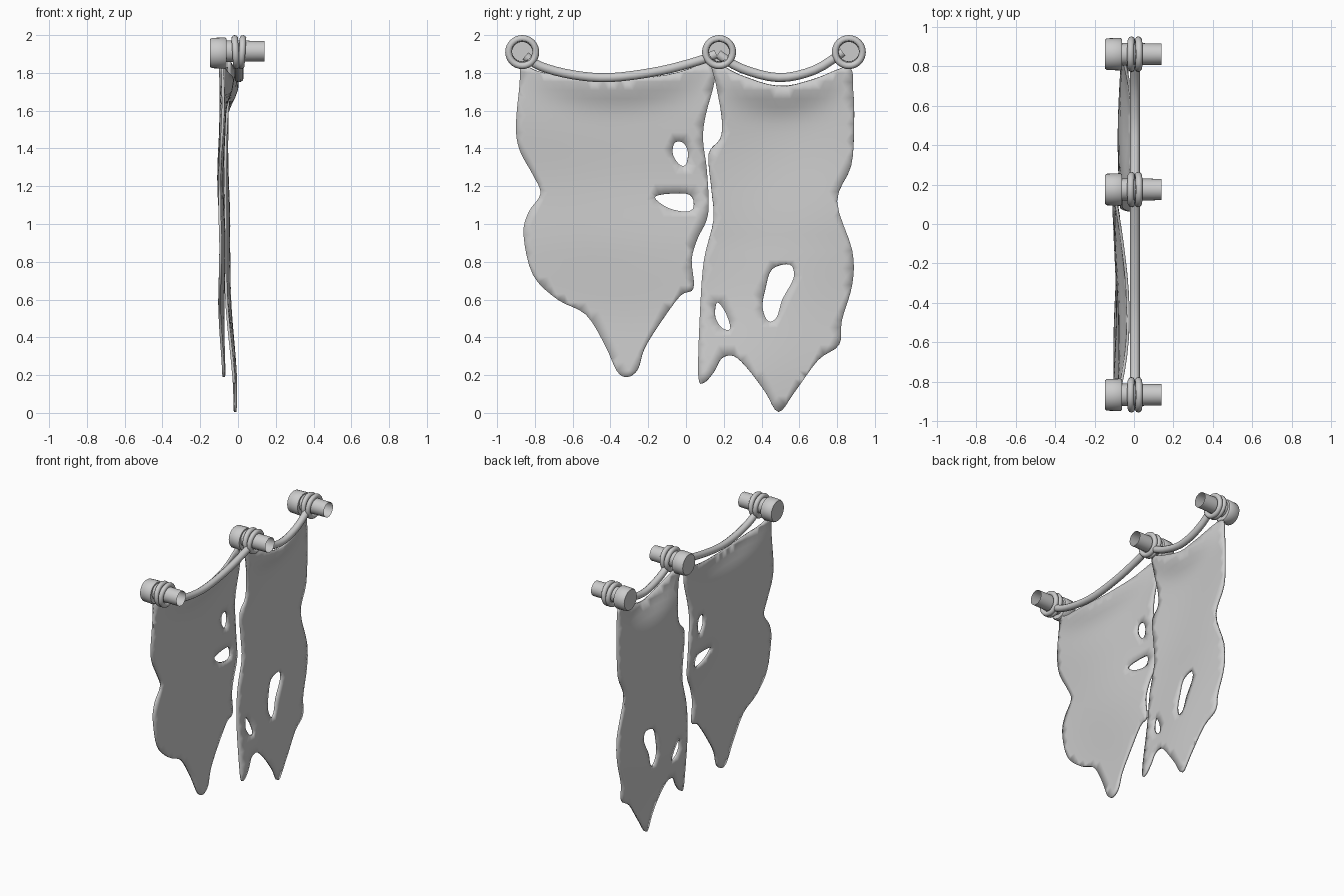
import bpy, bmesh, math
from mathutils import Vector
from mathutils.geometry import delaunay_2d_cdt

if "Cube" in bpy.data.objects:
    bpy.data.objects.remove(bpy.data.objects["Cube"])

grey = bpy.data.materials.new("plain_grey")
grey.use_nodes = True
GREY_RGBA = (0.6, 0.6, 0.6, 1)
grey.diffuse_color = GREY_RGBA
grey.node_tree.nodes["Principled BSDF"].inputs["Base Color"].default_value = GREY_RGBA


def finish(obj, name, angle=40):
    """Name, colour and shade a part."""
    obj.name = name
    obj.data.materials.clear()
    obj.data.materials.append(grey)
    bpy.ops.object.select_all(action='DESELECT')
    obj.select_set(True)
    bpy.context.view_layer.objects.active = obj
    bpy.ops.object.shade_smooth_by_angle(angle=math.radians(angle))
    return obj


def mesh_object(name, bm, angle=40):
    mesh = bpy.data.meshes.new(name)
    bm.to_mesh(mesh)
    bm.free()
    obj = bpy.data.objects.new(name, mesh)
    bpy.context.collection.objects.link(obj)
    return finish(obj, name, angle)


def spline(points, closed=True, steps=4):
    """Catmull-Rom curve through the points."""
    pts = [Vector(p) for p in points]
    n = len(pts)
    pick = (lambda i: pts[i % n]) if closed else (lambda i: pts[max(0, min(n - 1, i))])
    out = []
    for i in range(n if closed else n - 1):
        a, b, c, d = (pick(i + k) for k in (-1, 0, 1, 2))
        for s in range(steps):
            t = s / steps
            out.append(0.5 * (2 * b + (c - a) * t + (2 * a - 5 * b + 4 * c - d) * t ** 2
                              + (3 * b - a - 3 * c + d) * t ** 3))
    return out if closed else out + [pts[-1]]


def inside(p, loops):
    """Even-odd test, so holes count as outside."""
    odd = False
    for loop in loops:
        for a, b in zip(loop, loop[1:] + loop[:1]):
            if (a.y > p.y) != (b.y > p.y):
                odd ^= p.x < a.x + (p.y - a.y) * (b.x - a.x) / (b.y - a.y)
    return odd


def cloth_panel(name, outline, holes, depth, step=0.045):
    """Fill an outline with holes, then push it into soft folds."""
    loops = [spline(loop) for loop in [outline] + holes]
    verts, edges = [], []
    for loop in loops:
        start, n = len(verts), len(loop)
        verts += loop
        edges += [(start + i, start + (i + 1) % n) for i in range(n)]
    border = list(verts)
    for i in range(int(2 / step)):
        for j in range(int(2 / step)):
            p = Vector((-1 + (i + 0.5 * (j % 2)) * step, j * step))
            if inside(p, loops) and min((p - q).length for q in border) > step * 0.5:
                verts.append(p)
    flat, _, tris, *_ = delaunay_2d_cdt(verts, edges, [], 0, 1e-5)
    bm = bmesh.new()
    made = [bm.verts.new((depth(p.x, p.y), p.x, p.y)) for p in flat]
    for tri in tris:
        if inside(sum((flat[i] for i in tri), Vector((0, 0))) / 3, loops):
            bm.faces.new([made[i] for i in tri])
    bmesh.ops.delete(bm, geom=[v for v in bm.verts if not v.link_faces], context='VERTS')
    bmesh.ops.recalc_face_normals(bm, faces=bm.faces)
    obj = mesh_object(name, bm)
    solid = obj.modifiers.new("thickness", 'SOLIDIFY')
    solid.thickness = 0.014
    solid.offset = 0


def hang(y, z, middle, half, top):
    """Forward roll of the cloth where it meets the sagging rope."""
    u = min(1, abs(y - middle) / half)
    edge = top + 0.09 * u * u
    return 0.06 * (1 - u * u) * math.exp(-(max(0, edge - z) / 0.11) ** 2)


def wide_depth(y, z):
    fold = 0.010 * math.sin(5 * y + 3 * z) + 0.006 * math.sin(9 * z)
    return -0.088 + 0.025 * max(0, 0.8 - z) + fold + hang(y, z, -0.38, 0.5, 1.76)


def narrow_depth(y, z):
    fold = 0.009 * math.sin(6 * y - 3 * z) + 0.005 * math.sin(8 * z)
    return -0.062 + 0.05 * max(0, 0.9 - z) + fold + hang(y, z, 0.5, 0.36, 1.73)


# Wide torn cloth
cloth_panel("wide_cloth", [
    (-.865, 1.84), (-.75, 1.8), (-.4, 1.765), (-.1, 1.79), (.1, 1.85), (.14, 1.84),
    (.15, 1.75), (.105, 1.58), (.09, 1.45), (.11, 1.29), (.12, 1.1), (.105, 1.01),
    (.06, .92), (.03, .81), (.04, .66), (-.03, .62), (-.14, .47), (-.22, .34),
    (-.255, .23), (-.31, .19), (-.365, .22), (-.43, .36), (-.53, .52), (-.68, .6),
    (-.81, .73), (-.86, .94), (-.835, 1.06), (-.77, 1.16), (-.81, 1.26),
    (-.88, 1.39), (-.9, 1.52), (-.88, 1.74)],
    [[(-.06, 1.43), (-.015, 1.43), (.01, 1.38), (0, 1.315), (-.035, 1.315), (-.07, 1.37)],
     [(-.165, 1.14), (-.095, 1.16), (.02, 1.155), (.04, 1.09), (0, 1.065), (-.095, 1.085)]],
    wide_depth)

# Narrow torn cloth
cloth_panel("narrow_cloth", [
    (.14, 1.86), (.16, 1.74), (.19, 1.55), (.18, 1.45), (.12, 1.37), (.135, 1.18),
    (.145, 1.02), (.095, .81), (.075, .55), (.065, .2), (.095, .16), (.15, .22),
    (.19, .29), (.255, .3), (.33, .23), (.42, .11), (.49, .005), (.575, .11),
    (.7, .28), (.81, .36), (.825, .49), (.88, .68), (.88, .86), (.8, 1.12),
    (.875, 1.31), (.89, 1.53), (.885, 1.71), (.86, 1.83), (.67, 1.765),
    (.49, 1.73), (.285, 1.79)],
    [[(.455, .76), (.55, .785), (.57, .715), (.51, .6), (.48, .505), (.435, .485),
      (.405, .56), (.42, .655)],
     [(.165, .585), (.21, .53), (.235, .445), (.19, .45), (.155, .51)]],
    narrow_depth)


def rope(name, path):
    curve = bpy.data.curves.new(name, 'CURVE')
    curve.dimensions = '3D'
    curve.bevel_depth = 0.025
    curve.bevel_resolution = 3
    curve.use_fill_caps = True
    line = curve.splines.new('POLY')
    points = spline(path, closed=False)
    line.points.add(len(points) - 1)
    for point, p in zip(line.points, points):
        point.co = (0.005, p.x, p.y, 1)
    obj = bpy.data.objects.new(name, curve)
    bpy.context.collection.objects.link(obj)
    bpy.ops.object.select_all(action='DESELECT')
    obj.select_set(True)
    bpy.context.view_layer.objects.active = obj
    bpy.ops.object.convert(target='MESH')
    finish(bpy.context.object, name)


# Sagging ropes
rope("long_rope", [(-.85, 1.89), (-.77, 1.835), (-.6, 1.79), (-.4, 1.775),
                   (-.14, 1.81), (.07, 1.865), (.16, 1.9)])
rope("short_rope", [(.17, 1.9), (.29, 1.825), (.49, 1.775), (.68, 1.815), (.83, 1.91)])


def lathe_x(name, profile, y, z, sides=28):
    """Spin an (x, radius) profile around the x axis."""
    bm = bmesh.new()
    chain = [bm.verts.new((x, y, z + r)) for x, r in profile]
    links = [bm.edges.new(pair) for pair in zip(chain, chain[1:])]
    bmesh.ops.spin(bm, geom=chain + links, cent=(0, y, z), axis=(1, 0, 0),
                   angle=math.tau, steps=sides, use_merge=True)
    bmesh.ops.remove_doubles(bm, verts=bm.verts, dist=1e-4)
    bmesh.ops.recalc_face_normals(bm, faces=bm.faces)
    mesh_object(name, bm)


# Wall pegs: capped head, open tube and two rope loops each
for label, y in (("front", -.867), ("middle", .175), ("back", .862)):
    lathe_x(label + "_peg_head", [(-.147, 0), (-.147, .074), (-.138, .08), (-.07, .083),
                                  (-.06, .076), (-.06, 0)], y, 1.905)
    lathe_x(label + "_peg_tube", [(-.07, .057), (.14, .054)], y, 1.915)
    for side, x, lean in (("inner", -.013, -.06), ("outer", .022, .06)):
        bpy.ops.mesh.primitive_torus_add(
            major_radius=0.072, minor_radius=0.018, major_segments=32, minor_segments=10,
            location=(x, y, 1.91), rotation=(0, math.pi / 2 + lean, 0))
        finish(bpy.context.object, f"{label}_{side}_rope_loop", 60)
